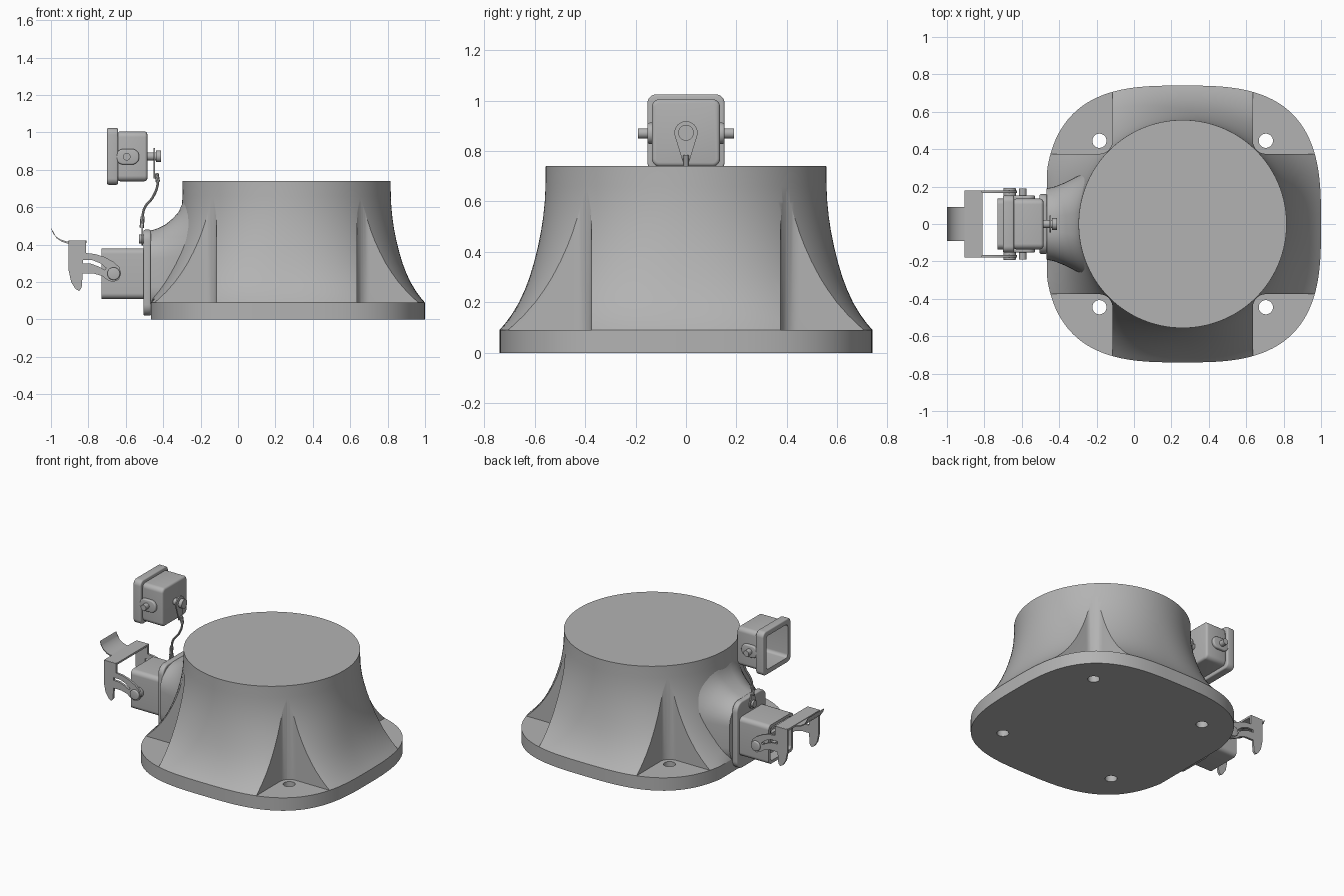
import bpy, bmesh, math
from mathutils import Vector

if "Cube" in bpy.data.objects:
    bpy.data.objects.remove(bpy.data.objects["Cube"], do_unlink=True)

GREY = (0.45, 0.45, 0.45, 1)
metal = bpy.data.materials.new("cast_grey")
metal.use_nodes = True
metal.diffuse_color = GREY
metal.node_tree.nodes["Principled BSDF"].inputs["Base Color"].default_value = GREY

CX = 0.26        # centre of the pedestal
LEFT = -0.465    # flat face that carries the connector


# ---------- helpers ----------
def loft(name, rings):
    """Skin equal-length rings of points and close both ends."""
    bm = bmesh.new()
    rows = [[bm.verts.new(p) for p in ring] for ring in rings]
    n = len(rows[0])
    for a, b in zip(rows, rows[1:]):
        for i in range(n):
            j = (i + 1) % n
            bm.faces.new((a[i], a[j], b[j], b[i]))
    bm.faces.new(rows[0])
    bm.faces.new(rows[-1])
    bmesh.ops.recalc_face_normals(bm, faces=bm.faces)
    mesh = bpy.data.meshes.new(name)
    bm.to_mesh(mesh)
    bm.free()
    obj = bpy.data.objects.new(name, mesh)
    mesh.materials.append(metal)
    bpy.context.collection.objects.link(obj)
    return obj


def prism(name, outline, axis, a, b):
    """Extrude a 2D outline along an axis from a to b."""
    place = {"x": lambda u, v, w: (w, u, v),
             "y": lambda u, v, w: (u, w, v),
             "z": lambda u, v, w: (u, v, w)}[axis]
    return loft(name, [[place(u, v, w) for u, v in outline] for w in (a, b)])


def rrect(cu, cv, hu, hv, r, steps=8):
    pts = []
    for k, (su, sv) in enumerate(((1, 1), (-1, 1), (-1, -1), (1, -1))):
        for i in range(steps + 1):
            t = math.pi / 2 * (k + i / steps)
            pts.append((cu + su * (hu - r) + r * math.cos(t),
                        cv + sv * (hv - r) + r * math.sin(t)))
    return pts


def circle(cu, cv, r, n=32):
    return [(cu + r * math.cos(math.tau * i / n),
             cv + r * math.sin(math.tau * i / n)) for i in range(n)]


def activate(obj):
    bpy.ops.object.select_all(action="DESELECT")
    obj.select_set(True)
    bpy.context.view_layer.objects.active = obj


def cut(obj, *cutters):
    for c in cutters:
        mod = obj.modifiers.new("cut", "BOOLEAN")
        mod.operation, mod.solver, mod.object = "DIFFERENCE", "EXACT", c
        activate(obj)
        bpy.ops.object.modifier_apply(modifier=mod.name)


def drop(*objs):
    for o in objs:
        bpy.data.objects.remove(o, do_unlink=True)


def bevel(obj, width):
    mod = obj.modifiers.new("bevel", "BEVEL")
    mod.width, mod.segments, mod.limit_method = width, 3, "ANGLE"
    mod.angle_limit = math.radians(50)
    activate(obj)
    bpy.ops.object.modifier_apply(modifier=mod.name)


def squircle(r, n, z, count=160):
    """Superellipse ring, flattened on the connector side."""
    ring = []
    for i in range(count):
        c, s = math.cos(math.tau * i / count), math.sin(math.tau * i / count)
        k = r / (abs(c) ** n + abs(s) ** n) ** (1 / n)
        ring.append((max(CX + k * c, LEFT), k * s, z))
    return ring


# ---------- pedestal ----------
base = loft("base_plate", [squircle(0.74, 3, z) for z in (0, 0.09)])
profile = [(0.09, 0.74), (0.115, 0.718), (0.15, 0.692), (0.2, 0.662),
           (0.25, 0.639), (0.3, 0.62), (0.36, 0.602), (0.42, 0.587),
           (0.48, 0.575), (0.54, 0.566), (0.6, 0.56), (0.66, 0.557), (0.74, 0.556)]
body = loft("flared_body",
            [squircle(r, 2 + (r - 0.556) / 0.184, z) for z, r in profile])

# corner pockets and bolt holes
for sx in (-1, 1):
    for sy in (-1, 1):
        pocket = prism("pocket_cutter", rrect(CX + sx * 0.775, sy * 0.775, 0.4, 0.4, 0.07),
                       "z", 0.02, 1)
        hole = prism("hole_cutter", circle(CX + sx * 0.445, sy * 0.445, 0.038), "z", -0.1, 0.3)
        cut(body, pocket)
        cut(base, hole)
        drop(pocket, hole)

# boss blending the connector flange into the body
boss_rings = []
for x, hw, top, t in ((-0.468, 0.19, 0.475, 0), (-0.43, 0.2, 0.487, 0.15),
                      (-0.39, 0.22, 0.507, 0.35), (-0.35, 0.25, 0.54, 0.6),
                      (-0.32, 0.28, 0.575, 0.8), (-0.303, 0.31, 0.615, 0.95),
                      (-0.29, 0.33, 0.66, 1.05), (-0.2, 0.33, 0.66, 1.05)):
    section = rrect(0, 0.25, hw, top - 0.25, min(hw, top - 0.25) * 0.8, 10)
    boss_rings.append([(x + t * y * y, y, max(z, 0.02)) for y, z in section])
loft("connector_boss", boss_rings)

# ---------- connector housing ----------
flange = prism("connector_flange", rrect(0, 0.25, 0.16, 0.23, 0.06), "x", -0.505, LEFT)
bevel(flange, 0.008)
housing = prism("connector_housing", rrect(0, 0.245, 0.135, 0.135, 0.03), "x", -0.73, -0.5)
cavity = prism("cavity_cutter", rrect(0, 0.245, 0.115, 0.115, 0.02), "x", -0.8, -0.56)
cut(housing, cavity)
drop(cavity)
insert = prism("contact_insert", rrect(0, 0.245, 0.085, 0.085, 0.015), "x", -0.7, -0.55)
for i in range(4):
    slot = prism("slot_cutter", rrect(0, 0.185 + i * 0.04, 0.065, 0.01, 0.005),
                 "x", -0.75, -0.66)
    cut(insert, slot)
    drop(slot)

# ---------- locking lever ----------
lever_side = [(-0.905, 0.42), (-0.812, 0.42), (-0.812, 0.355), (-0.765, 0.35),
              (-0.715, 0.335), (-0.665, 0.308), (-0.635, 0.28), (-0.625, 0.245),
              (-0.638, 0.212), (-0.67, 0.2), (-0.7, 0.212), (-0.725, 0.232),
              (-0.77, 0.245), (-0.83, 0.245), (-0.836, 0.17), (-0.85, 0.152),
              (-0.87, 0.165), (-0.892, 0.2), (-0.905, 0.26)]
lever_slot = [(-0.83, 0.318), (-0.78, 0.318), (-0.735, 0.3), (-0.705, 0.275),
              (-0.712, 0.265), (-0.745, 0.283), (-0.785, 0.298), (-0.83, 0.3)]
slot = prism("lever_slot_cutter", lever_slot, "y", -0.5, 0.5)
for side, s in (("left", 1), ("right", -1)):
    arm = prism("lever_arm_" + side, lever_side, "y", s * 0.165, s * 0.18)
    cut(arm, slot)
    pin = prism("pivot_pin_" + side, circle(-0.665, 0.245, 0.034), "y", s * 0.12, s * 0.193)
    bevel(pin, 0.006)
drop(slot)
prism("lever_bridge", rrect(-0.858, 0, 0.047, 0.178, 0.012), "z", 0.408, 0.421)
tongue = [(-1.0, 0.492), (-0.993, 0.468), (-0.975, 0.445), (-0.95, 0.428),
          (-0.92, 0.418), (-0.88, 0.416)]
prism("lever_handle", tongue + [(x + 0.006, z - 0.011) for x, z in reversed(tongue)],
      "y", -0.09, 0.09)

# ---------- protective cap ----------
CZ = 0.872
lip = prism("cap_lip", rrect(0, CZ, 0.153, 0.152, 0.035), "x", -0.7, -0.642)
shell = prism("cap_shell", rrect(0, CZ, 0.135, 0.133, 0.03), "x", -0.645, -0.485)
bevel(lip, 0.008)
bevel(shell, 0.014)
cavity = prism("cap_cavity_cutter", rrect(0, CZ, 0.118, 0.116, 0.022), "x", -0.8, -0.51)
cut(lip, cavity)
cut(shell, cavity)
drop(cavity)
for side, s in (("left", 1), ("right", -1)):
    ear = prism("cap_ear_" + side, rrect(-0.59, CZ - 0.002, 0.062, 0.042, 0.04),
                "y", s * 0.125, s * 0.153)
    bevel(ear, 0.008)
    prism("cap_peg_" + side, circle(-0.595, CZ - 0.002, 0.02), "y", s * 0.14, s * 0.19)

# screw holding the tether tag
prism("cap_screw_neck", circle(0, CZ, 0.022), "x", -0.49, -0.43)
head = prism("cap_screw_head", circle(0, CZ, 0.031), "x", -0.438, -0.412)
d = Vector((0.04, 0.04))
w = Vector((-0.004, 0.004))
groove = prism("groove_cutter", [d + w, w - d, -d - w, d - w], "x", -0.42, -0.38)
cut(head, groove)
drop(groove)


def tag(name, cz, r, tip, x):
    """Teardrop plate: a round eye drawn out to a narrow tip."""
    up = 1 if tip > cz else -1
    arc = [(r * math.cos(a), cz - up * r * math.sin(a))
           for a in (math.radians(-20 + 220 * i / 24) for i in range(25))]
    return prism(name, arc + [(-0.012, tip), (0.012, tip)], "x", x, x + 0.008)


tag("upper_tether_tag", CZ, 0.046, 0.755, -0.451)
tag("lower_tether_tag", 0.43, 0.034, 0.51, -0.516)
prism("lower_tether_screw", circle(0, 0.43, 0.024), "x", -0.53, -0.505)


# ---------- tether cord ----------
def cord(name, points, radius):
    curve = bpy.data.curves.new(name, "CURVE")
    curve.dimensions = "3D"
    curve.bevel_depth, curve.bevel_resolution = radius, 3
    curve.use_fill_caps = True
    spline = curve.splines.new("BEZIER")
    spline.bezier_points.add(len(points) - 1)
    for p, (x, z) in zip(spline.bezier_points, points):
        p.co = (x, 0, z)
        p.handle_left_type = p.handle_right_type = "AUTO"
    curve.materials.append(metal)
    obj = bpy.data.objects.new(name, curve)
    bpy.context.collection.objects.link(obj)
    activate(obj)
    bpy.ops.object.convert(target="MESH")


cord("tether_cord", [(-0.432, 0.77), (-0.43, 0.72), (-0.455, 0.655),
                     (-0.5, 0.595), (-0.513, 0.51)], 0.007)
cord("upper_ferrule", [(-0.436, 0.782), (-0.428, 0.735)], 0.012)
cord("lower_ferrule", [(-0.51, 0.55), (-0.515, 0.49)], 0.012)

# smooth shading with crisp edges
for obj in list(bpy.context.scene.objects):
    if obj.type == "MESH" and metal.name in obj.data.materials:
        activate(obj)
        bpy.ops.object.shade_smooth_by_angle(angle=math.radians(32))
